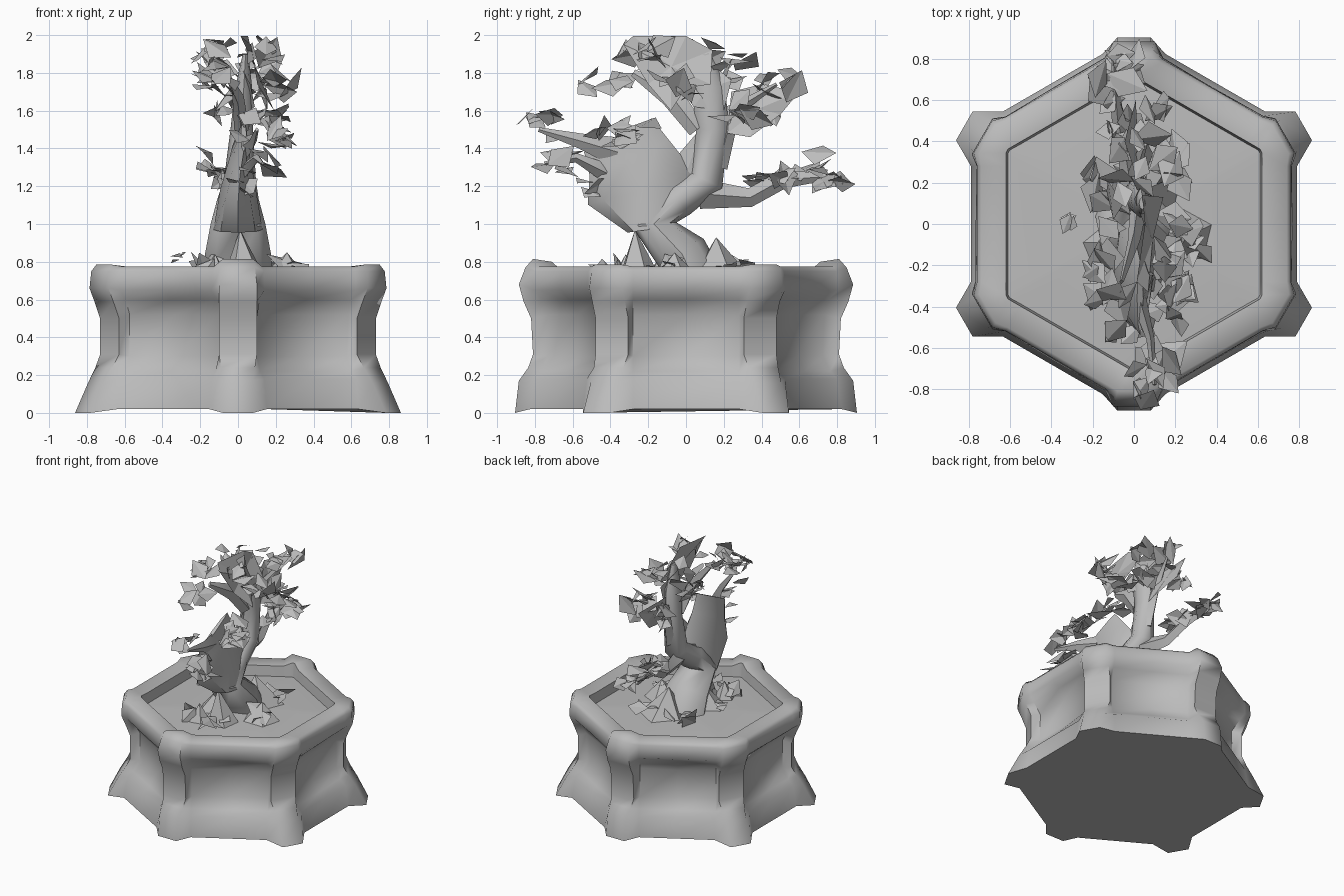
import bpy, math, random
from mathutils import Vector

random.seed(11)
stone = bpy.data.materials.new("plain grey")
stone.diffuse_color = (0.5, 0.5, 0.5, 1)


def make(name, verts, faces, smooth=None):
    me = bpy.data.meshes.new(name)
    me.from_pydata([tuple(v) for v in verts], [], faces)
    me.materials.append(stone)
    ob = bpy.data.objects.new(name, me)
    bpy.context.collection.objects.link(ob)
    if smooth:
        bpy.ops.object.select_all(action='DESELECT')
        ob.select_set(True)
        bpy.context.view_layer.objects.active = ob
        bpy.ops.object.shade_smooth_by_angle(angle=math.radians(smooth))
    return ob


def bridge(rings, n):
    return [(r * n + i, r * n + (i + 1) % n, (r + 1) * n + (i + 1) % n, (r + 1) * n + i)
            for r in range(rings - 1) for i in range(n)]


# Planter: hexagonal rings with a blunt post at each corner and hollow walls
def hex_ring(z_end, z_side, z_wall, r_end, r_side, wall, post, jitter):
    pts = []
    for k in range(6):
        a = math.radians(90 + 60 * k)
        end = k % 3 == 0
        r, z = (r_end, z_end) if end else (r_side, z_side)
        for t in (-post, post):
            pts.append(Vector((r * math.cos(a) - t * math.sin(a),
                               r * math.sin(a) + t * math.cos(a), z)))
        b = a + math.radians(30)
        for t in (-0.28, 0, 0.28):
            d = wall + random.uniform(-jitter, jitter)
            pts.append(Vector((d * math.cos(b) - t * math.sin(b),
                               d * math.sin(b) + t * math.cos(b), z_wall)))
    return pts


profile = [
    (0.00, 0.00, 0.02, 0.905, 0.95, 0.79, 0.08, 0),
    (0.17, 0.16, 0.18, 0.885, 0.87, 0.765, 0.08, 0.005),
    (0.24, 0.24, 0.22, 0.835, 0.82, 0.72, 0.09, 0.005),
    (0.31, 0.31, 0.30, 0.81, 0.785, 0.675, 0.10, 0.015),
    (0.50, 0.50, 0.52, 0.82, 0.785, 0.67, 0.10, 0.015),
    (0.59, 0.59, 0.60, 0.86, 0.82, 0.715, 0.10, 0.01),
    (0.68, 0.66, 0.65, 0.885, 0.85, 0.765, 0.10, 0.005),
    (0.77, 0.75, 0.75, 0.85, 0.845, 0.76, 0.09, 0),
    (0.815, 0.785, 0.775, 0.81, 0.82, 0.74, 0.08, 0),
    (0.80, 0.775, 0.77, 0.71, 0.71, 0.62, 0.01, 0),
    (0.69, 0.69, 0.69, 0.70, 0.70, 0.61, 0.01, 0),
]
verts = [p for row in profile for p in hex_ring(*row)]
N, R = 30, len(profile)
make("planter", verts, bridge(R, N) + [tuple(reversed(range(N)))], 58)

# Soil: shallow mound inside the rim
soil = hex_ring(0.69, 0.69, 0.69, 0.70, 0.70, 0.61, 0.01, 0) + [Vector((0, 0, 0.73))]
make("soil", soil, [(i, (i + 1) % N, N) for i in range(N)], 40)


# Tapered limb: rows of (x, y, z, half width in x, half width across)
def limb(name, rows, n=6):
    pts = []
    for i, (x, y, z, a, b) in enumerate(rows):
        lo, hi = rows[max(i - 1, 0)], rows[min(i + 1, len(rows) - 1)]
        t = Vector((0, hi[1] - lo[1], hi[2] - lo[2])).normalized()
        side = Vector((0, t.z, -t.y))
        for k in range(n):
            q = math.tau * k / n
            pts.append(Vector((x + a * math.cos(q), y, z)) + side * (b * math.sin(q)))
    f = bridge(len(rows), n)
    f += [tuple(reversed(range(n))), tuple(range((len(rows) - 1) * n, len(rows) * n))]
    make(name, pts, f, 50)


limb("trunk", [(0, 0.05, 0.69, 0.19, 0.15), (0, -0.02, 0.84, 0.175, 0.14),
               (0, -0.17, 1.0, 0.145, 0.12), (0, -0.04, 1.13, 0.11, 0.10),
               (0.01, 0.11, 1.23, 0.085, 0.09), (0.02, 0.14, 1.5, 0.06, 0.085),
               (0.03, 0.12, 1.72, 0.045, 0.09), (0.04, 0.1, 1.9, 0.015, 0.03)], 8)
limb("broad_limb", [(0, -0.2, 0.97, 0.13, 0.11), (0, -0.23, 1.18, 0.095, 0.30),
                    (0.01, -0.30, 1.35, 0.055, 0.23), (0.03, -0.36, 1.47, 0.015, 0.2)], 8)
limb("front_branch", [(0.02, -0.36, 1.38, 0.04, 0.08), (0.08, -0.56, 1.44, 0.02, 0.04),
                      (0.1, -0.78, 1.5, 0.01, 0.012)], 4)
limb("low_front_branch", [(0.02, -0.42, 1.27, 0.04, 0.05), (0.1, -0.58, 1.35, 0.02, 0.025),
                          (0.13, -0.75, 1.32, 0.01, 0.01)], 4)
limb("low_back_branch", [(0, 0.08, 1.16, 0.06, 0.08), (-0.04, 0.34, 1.14, 0.035, 0.05),
                         (-0.08, 0.52, 1.24, 0.03, 0.05), (-0.1, 0.8, 1.25, 0.01, 0.01)], 4)
limb("high_back_branch", [(0.02, 0.17, 1.3, 0.04, 0.05), (0, 0.25, 1.6, 0.03, 0.04),
                          (0.08, 0.48, 1.74, 0.01, 0.01)], 4)
limb("high_front_branch", [(0.02, 0.06, 1.5, 0.04, 0.05), (0.0, -0.08, 1.68, 0.03, 0.06),
                           (-0.06, -0.28, 1.8, 0.01, 0.02)], 4)


# Large bent sheets, drawn in side outline and folded about a centre
def sheet(name, x, outline, lean):
    n = len(outline)
    cy = sum(p[0] for p in outline) / n
    cz = sum(p[1] for p in outline) / n
    pts = [Vector((x + lean * (z - cz) + 0.02 * (-1) ** i, y, z))
           for i, (y, z) in enumerate(outline)] + [Vector((x, cy, cz))]
    make(name, pts, [(i, (i + 1) % n, n) for i in range(n)])


sheet("top_sheet", 0.09, [(-0.33, 1.95), (-0.28, 1.995), (0.0, 1.995), (0.14, 1.92),
                          (0.13, 1.74), (0, 1.72), (-0.08, 1.6), (-0.2, 1.74)], -0.35)
sheet("back_sheet", 0.02, [(0.24, 1.7), (0.4, 1.74), (0.6, 1.7), (0.5, 1.58),
                           (0.34, 1.46), (0.22, 1.48)], -0.35)
sheet("crown_sheet", 0.05, [(-0.04, 1.74), (0.12, 1.86), (0.24, 1.76), (0.2, 1.6),
                            (0.04, 1.62)], -0.2)
sheet("fork_web", 0.02, [(0.09, 1.52), (-0.09, 1.31), (-0.06, 1.14), (0.1, 1.2)], -0.1)


# Leaf clumps: broad, slightly folded four-point leaves around each centre
def leaves(name, centre, spread, count, size=0.17, tilt=1.1):
    pts, fcs = [], []
    for _ in range(count):
        c = Vector([centre[i] + random.uniform(-1, 1) * spread[i] for i in range(3)])
        u = Vector((random.uniform(-0.8, 0.8), random.uniform(-1, 1),
                    random.uniform(-0.5, 0.5))).normalized()
        nrm = Vector((random.uniform(-tilt, tilt), random.uniform(-0.7, 0.7), 0.8))
        w = u.cross(nrm).normalized()
        s = size * random.uniform(0.7, 1.2)
        fold = u.cross(w) * s * 0.12
        quad = [c - u * s * 0.5 + w * s * 0.1, c + w * s * 0.45 + fold,
                c + u * s * 0.55, c - w * s * 0.35 + fold]
        for p in quad:
            p.y = max(-0.9, min(0.9, p.y))
            p.z = max(0.70, min(2.0, p.z))
        b = len(pts)
        pts += quad
        fcs += [(b, b + 1, b + 2), (b, b + 2, b + 3)]
    make(name, pts, fcs)


clumps = [  # x, y, z, leaf count
    (0.08, -0.78, 1.53, 6), (0.13, -0.70, 1.34, 6), (0.18, -0.40, 1.48, 6),
    (0.20, -0.24, 1.50, 5), (0.05, -0.52, 1.21, 3), (-0.10, -0.42, 1.74, 7),
    (-0.13, -0.26, 1.87, 7), (0.14, -0.14, 1.93, 5), (0.25, -0.05, 1.74, 6),
    (-0.16, 0.18, 1.78, 6), (0.10, 0.24, 1.87, 5), (0.18, 0.28, 1.60, 6),
    (-0.08, 0.42, 1.62, 6), (0.08, 0.50, 1.75, 6), (-0.12, 0.05, 1.92, 4),
    (-0.06, 0.45, 1.24, 6), (-0.10, 0.62, 1.33, 7), (-0.06, 0.78, 1.26, 6),
]
for i, (x, y, z, n) in enumerate(clumps):
    leaves(f"leaf_clump_{i + 1}", (x, y, z), (0.08, 0.10, 0.06), n)

# Fallen leaves on the soil
for i, (x, y) in enumerate([(0.05, -0.36), (0.25, -0.15), (-0.12, 0.28), (0.15, 0.28),
                            (-0.12, -0.3)]):
    leaves(f"fallen_leaves_{i + 1}", (x, y, 0.77), (0.1, 0.1, 0.03), 4, 0.17, 0.7)


# Roots and stones: low crooked pyramids around the trunk
def spike(name, x, y, r, top, lean=(0, 0)):
    base = [(x + r * math.cos(math.tau * k / 5 + 0.4), y + r * math.sin(math.tau * k / 5 + 0.4), 0.69)
            for k in range(5)]
    make(name, base + [(x + lean[0], y + lean[1], top)],
         [(k, (k + 1) % 5, 5) for k in range(5)])


for i, s in enumerate([(0.04, -0.25, 0.13, 0.97, (-0.03, -0.02)), (0.08, 0.18, 0.19, 0.93, (-0.04, -0.02)),
                       (0.24, -0.06, 0.16, 0.85, (0.02, 0)), (-0.14, -0.12, 0.13, 0.9, (0.05, 0.03)),
                       (-0.12, -0.32, 0.09, 0.84, (0, 0))]):
    spike(f"root_{i + 1}", *s)
# Small loose stone beside the trunk
leaves("loose_stone", (-0.32, 0.02, 0.83), (0.02, 0.03, 0.02), 4, 0.1)
